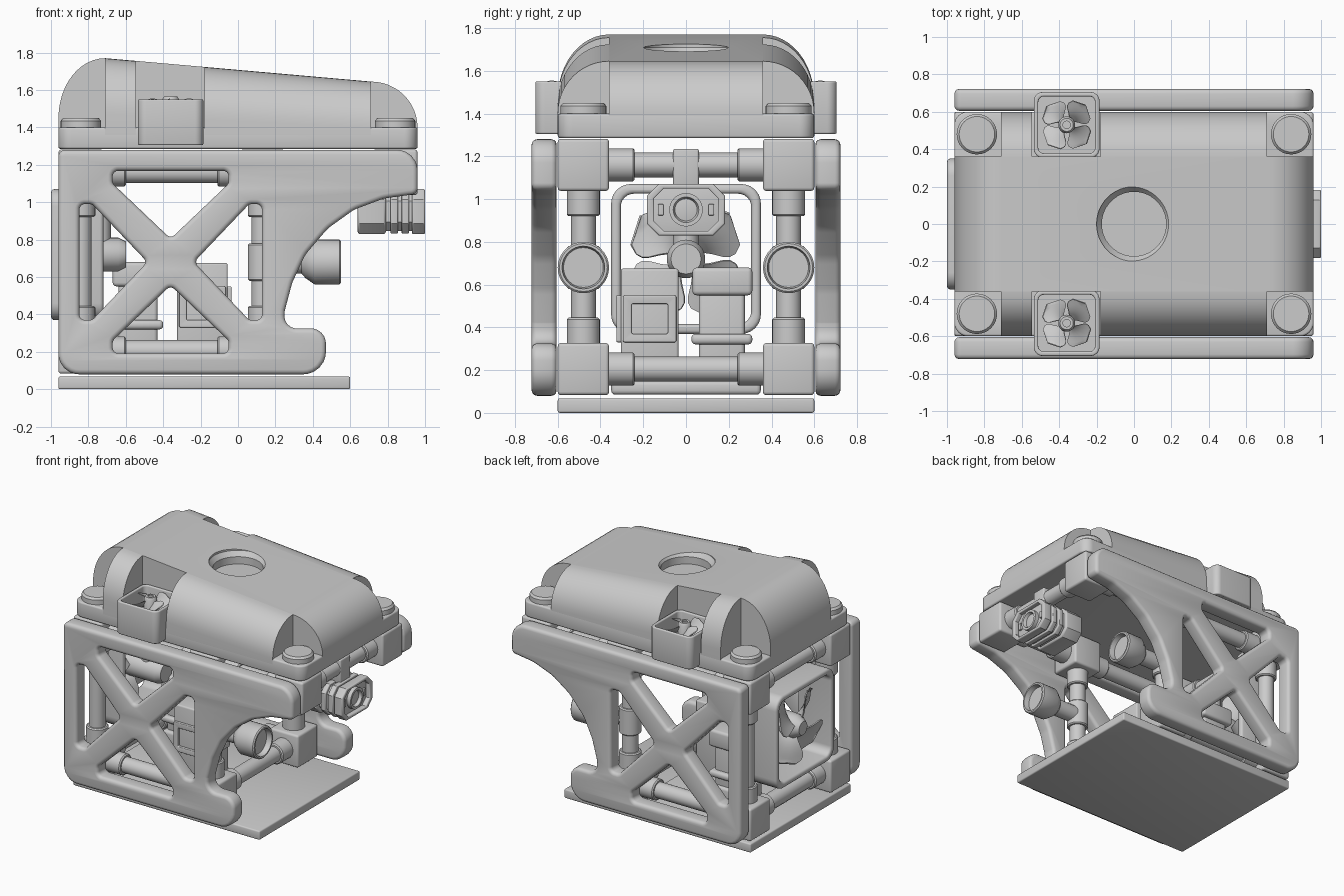
import bpy, bmesh, math
from math import sin, cos, pi
from mathutils import Vector as V, Matrix as M

if "Cube" in bpy.data.objects:
    bpy.data.objects.remove(bpy.data.objects["Cube"])

# local (x, y, z) -> world axes for profiles drawn in each plane
PLANE = {'XY': M.Identity(4),
         'XZ': M.Rotation(pi / 2, 4, 'X'),
         'YZ': M(((0, 0, 1, 0), (1, 0, 0, 0), (0, 1, 0, 0), (0, 0, 0, 1)))}


def finish(name, bm):
    bmesh.ops.remove_doubles(bm, verts=bm.verts, dist=1e-5)
    bmesh.ops.recalc_face_normals(bm, faces=bm.faces)
    me = bpy.data.meshes.new(name)
    bm.to_mesh(me)
    bm.free()
    ob = bpy.data.objects.new(name, me)
    bpy.context.collection.objects.link(ob)
    return ob


def fillet(pts, n=6):
    out = []
    for i, (x, y, r) in enumerate(pts):
        p, a, b = V((x, y)), V(pts[i - 1][:2]), V(pts[(i + 1) % len(pts)][:2])
        if r == 0:
            out.append(p)
            continue
        u, v = (a - p).normalized(), (b - p).normalized()
        half = u.angle(v) / 2
        c = p + (u + v).normalized() * r / sin(half)
        d = r / math.tan(half)
        s, e = p + u * d - c, p + v * d - c
        out += [c + (s.lerp(e, k / n)).normalized() * r for k in range(n + 1)]
    return out


def rect(cx, cy, hx, hy, r):
    return fillet([(cx - hx, cy - hy, r), (cx + hx, cy - hy, r), (cx + hx, cy + hy, r), (cx - hx, cy + hy, r)])


def plate(name, loops, plane, a, b, bev=0.0):
    """Filled outline (with holes) extruded from a to b along the plane's axis."""
    cu = bpy.data.curves.new(name, 'CURVE')
    cu.dimensions, cu.fill_mode = '2D', 'BOTH'
    cu.extrude, cu.bevel_depth, cu.offset, cu.bevel_resolution = abs(b - a) / 2 - bev, bev, -bev, 2
    for loop in loops:
        sp = cu.splines.new('POLY')
        sp.points.add(len(loop) - 1)
        for q, p in zip(sp.points, loop):
            q.co = (p[0], p[1], 0, 1)
        sp.use_cyclic_u = True
    tmp = bpy.data.objects.new('tmp', cu)
    bpy.context.collection.objects.link(tmp)
    me = bpy.data.meshes.new_from_object(tmp.evaluated_get(bpy.context.evaluated_depsgraph_get()))
    bm = bmesh.new()
    bm.from_mesh(me)
    bpy.data.objects.remove(tmp)
    axis = {'XY': V((0, 0, 1)), 'XZ': V((0, 1, 0)), 'YZ': V((1, 0, 0))}[plane]
    bm.transform(M.Translation(axis * (a + b) / 2) @ PLANE[plane])
    return finish(name, bm)


def box(name, x0, x1, y0, y1, z0, z1, bev=0.015):
    bm = bmesh.new()
    bmesh.ops.create_cube(bm, size=1)
    bm.transform(M.Translation(((x0 + x1) / 2, (y0 + y1) / 2, (z0 + z1) / 2))
                 @ M.Diagonal((x1 - x0, y1 - y0, z1 - z0, 1)))
    if bev:
        bmesh.ops.bevel(bm, geom=bm.edges[:], offset=bev, segments=3, profile=0.5, affect='EDGES')
    return finish(name, bm)


def lathe(name, prof, origin, axis, n=32):
    """Revolve (radius, height) points around an axis through origin."""
    rot = V(axis).to_track_quat('Z', 'Y').to_matrix().to_4x4()
    bm = bmesh.new()
    rings = [[bm.verts.new((r * cos(2 * pi * k / n), r * sin(2 * pi * k / n), h)) for k in range(n)]
             for r, h in prof]
    for A, B in zip(rings, rings[1:]):
        for k in range(n):
            bm.faces.new((A[k], A[(k + 1) % n], B[(k + 1) % n], B[k]))
    bmesh.ops.remove_doubles(bm, verts=bm.verts, dist=1e-5)
    bm.transform(M.Translation(origin) @ rot)
    return finish(name, bm)


def cyl(name, a, b, r, c=0.008):
    a, b = V(a), V(b)
    h = (b - a).length
    return lathe(name, [(0, 0), (r - c, 0), (r, c), (r, h - c), (r - c, h), (0, h)], a, b - a)


def pipe(name, a, b):
    """Pipe between two joint blocks with a socket at both ends."""
    a, b = V(a), V(b)
    d = (b - a).normalized()
    cyl(name, a, b, 0.058)
    cyl(name + '_socket', a + d * .1, a + d * .24, 0.077)
    cyl(name + '_socket', b - d * .24, b - d * .1, 0.077)


def propeller(name, R, hub, depth, mat, n=4):
    bm = bmesh.new()
    for k in range(n):
        grid = []
        for i in range(9):
            t = i / 8
            w = (0.35 + 0.45 * sin(pi * min(1, t * 1.1) * 0.6)) * math.sqrt(max(0.0, 1 - t ** 4)) + 0.02
            r = hub * .8 + (R - hub * .8) * t
            row = []
            for j in range(7):
                s = j / 3 - 1
                ang = pi / 4 + 2 * pi * k / n + s * w
                row.append(bm.verts.new((r * cos(ang), r * sin(ang), depth * s * (w + .15))))
            grid.append(row)
        for A, B in zip(grid, grid[1:]):
            for j in range(6):
                bm.faces.new((A[j], A[j + 1], B[j + 1], B[j]))
    bmesh.ops.recalc_face_normals(bm, faces=bm.faces)
    bmesh.ops.solidify(bm, geom=bm.faces[:], thickness=R * .03)
    bm.transform(mat)
    finish(name, bm)


# base sheet and equipment tray
box('base_sheet', -.96, .60, -.6, .6, 0, .068, .01)
box('equipment_tray', -.80, .0, -.35, .35, .085, .15, .02)

# side plates with crossed braces
outline = fillet([(-.96, .08, .11), (.47, .08, .12), (.47, .325, .08), (.245, .325, .065), (.25, .42, .03),
                  (.29, .57, .2), (.36, .72, .2), (.48, .86, .2), (.62, .96, .2), (.78, 1.02, .2),
                  (.96, 1.045, .035), (.96, 1.28, .11), (-.96, 1.28, .035)])
windows = []
for cx, cz, ang in ((-.36, .68, 0), (-.36, .68, pi), (-.36, .68, pi / 2), (-.36, .68, -pi / 2)):
    tri = [(-.31, .488, .03), (.31, .488, .03), (.31, .42, .035), (0, .125, .03), (-.31, .42, .035)]
    windows.append(fillet([(cx + x * cos(ang) - y * sin(ang), cz + x * sin(ang) + y * cos(ang), r)
                           for x, y, r in tri]))
for s in (-1, 1):
    plate('side_plate', [outline] + windows, 'XZ', s * .605, s * .722, .025)

# float: base slab, long centre body, rounded side bodies with thruster notch
plate('float_base', [rect(0, 1e-4, .96, .6, .07)], 'XY', 1.285, 1.40, .012)
H = lambda x: 1.77 - (x + .71) * .125 / 1.42
arc = [k * pi / 24 for k in range(13)]
body = ([(.96, 1.36)] + [(.71 + .25 * cos(t), 1.40 + .245 * sin(t)) for t in arc]
        + [(-.71 - .25 * sin(t), 1.45 + .32 * cos(t)) for t in arc] + [(-.96, 1.36)])
centre = plate('float_body', [body], 'XZ', -.36, .36)
cutter = lathe('recess_cutter', [(0, 1.62), (.172, 1.62), (.172, 1.675), (.2, 1.71), (.2, 1.9), (0, 1.9)],
               (0, 0, 0), (0, 0, 1), 48)
mod = centre.modifiers.new('recess', 'BOOLEAN')
mod.operation, mod.object, mod.solver = 'DIFFERENCE', cutter, 'EXACT'
bpy.context.view_layer.objects.active = centre
bpy.ops.object.modifier_apply(modifier='recess')
bpy.data.objects.remove(cutter)


def side_body(x0, x1, s):
    bm = bmesh.new()
    secs = []
    for x in (x0, x1):
        zb = 1.47 - (x + .71) * .07 / 1.42
        sec = [(.36, 1.36), (.6, 1.36)] + [(.36 + .24 * cos(t), zb + (H(x) - zb) * sin(t)) for t in arc]
        secs.append([bm.verts.new((x, s * y, z)) for y, z in sec])
    A, B = secs
    bm.faces.new(A)
    bm.faces.new(B)
    for k in range(len(A)):
        m = (k + 1) % len(A)
        bm.faces.new((A[k], A[m], B[m], B[k]))
    finish('float_side', bm)


for s in (-1, 1):
    side_body(-.71, -.545, s)
    side_body(-.18, .71, s)
    # vertical thrusters
    plate('thruster_duct', [rect(-.36, s * .53, .175, .175, .045), rect(-.36, s * .53, .152, .152, .03)],
          'XY', 1.305, 1.55, .008)
    box('thruster_floor', -.52, -.2, s * .53 - .16, s * .53 + .16, 1.31, 1.41, 0)
    propeller('vertical_propeller', .145, .045, .05, M.Translation((-.36, s * .53, 1.51)))
    lathe('vertical_hub', [(0, 0), (.045, 0), (.045, .15), (.035, .165), (.02, .165), (.02, .155), (0, .155)],
          (-.36, s * .53, 1.40), (0, 0, 1))
    # float bolts
    for x in (-.84, .84):
        lathe('float_bolt', [(0, 0), (.108, 0), (.108, .035), (.095, .05), (0, .05)], (x, s * .48, 1.40), (0, 0, 1))

# tube frame: joint blocks and pipes
Y, LO, HI, XB, XM, XF = .48, .205, 1.16, -.84, .13, .84
for s in (-1, 1):
    for x, z in ((XB, LO), (XB, HI), (XM, LO), (XM, HI), (XF, HI)):
        box('joint_block', x - .12, x + .12, s * Y - .12, s * Y + .12, z - .122, z + .122, .016)
    for x in (XB, XM):
        pipe('upright_pipe', (x, s * Y, LO), (x, s * Y, HI))
    for z in (LO, HI):
        pipe('side_pipe', (XB, s * Y, z), (XM, s * Y, z))
    pipe('front_arm_pipe', (XM, s * Y, HI), (XF, s * Y, HI))
    # lights on the front uprights
    cyl('light_tee', (XM, s * Y, .58), (XM, s * Y, .78), .077)
    lathe('light', [(0, 0), (.062, 0), (.062, .21), (.085, .23), (.12, .28), (.12, .412), (.112, .42), (.1, .42),
                    (.093, .38), (0, .38)], (XM, s * Y, .68), (1, 0, 0))
for x, z in ((XB, LO), (XB, HI), (XM, LO), (XF, HI)):
    pipe('cross_pipe', (x, -Y, z), (x, Y, z))

# rear thruster
plate('rear_shroud', [rect(0, .72, .35, .35, .09), rect(0, .72, .305, .305, .06)], 'YZ', -1.0, -.72, .018)
propeller('rear_propeller', .29, .08, .09, M.Translation((-.9, 0, .72)) @ PLANE['YZ'])
lathe('rear_motor', [(0, 0), (.05, 0), (.085, .05), (.09, .1), (.09, .34), (.07, .38), (0, .38)],
      (-.98, 0, .72), (1, 0, 0))
cyl('motor_strut', (-.74, 0, .72), (-.74, 0, 1.06), .06)

# equipment: battery case with recessed panels, and stepped pump
box('battery_case', -.325, -.055, -.305, -.035, .12, .675, .012)
for pl, c, a, b in (('YZ', -.17, -.06, -.035), ('XZ', -.19, -.325, -.30)):
    plate('battery_panel_frame', [rect(c, .44, .125, .11, .01), rect(c, .44, .085, .07, .008)], pl, a, b, .005)
for name, x0, x1, y0, y1, z0, z1 in (('pump_top', -.67, -.40, .03, .31, .55, .68),
                                     ('pump_body', -.64, -.43, .06, .275, .12, .58),
                                     ('pump_flange', -.67, -.40, .025, .31, .32, .37),
                                     ('pump_base', -.66, -.41, .03, .30, .12, .26)):
    box(name, x0, x1, y0, y1, z0, z1, .02)


# camera
def octagon(k):
    w, h, c = .182 * k, .12 * k, .055 * k
    return [(a, .95 + b) for a, b in ((-w + c, -h), (w - c, -h), (w, -h + c), (w, h - c), (w - c, h), (-w + c, h),
                                      (-w, h - c), (-w, -h + c))]


plate('camera_body', [octagon(.86)], 'YZ', .65, .965, .005)
plate('camera_rear', [octagon(1)], 'YZ', .64, .79, .012)
for x in (.815, .875):
    plate('camera_rib', [octagon(.98)], 'YZ', x, x + .04, .006)
plate('camera_bezel', [octagon(1), octagon(.82)], 'YZ', .93, 1.0, .008)
lathe('camera_lens', [(0, 0), (.078, 0), (.078, .035), (.06, .035), (.052, .012), (0, .02)], (.96, 0, .95), (1, 0, 0))
for s in (-1, 1):
    plate('camera_lamp', [rect(s * .118, .95, .013, .026, .004)], 'YZ', .96, .98, .003)
box('camera_mount', .78, .90, -.06, .06, 1.05, 1.235, .01)

bpy.ops.object.select_all(action='SELECT')
bpy.ops.object.shade_smooth_by_angle(angle=math.radians(35))
